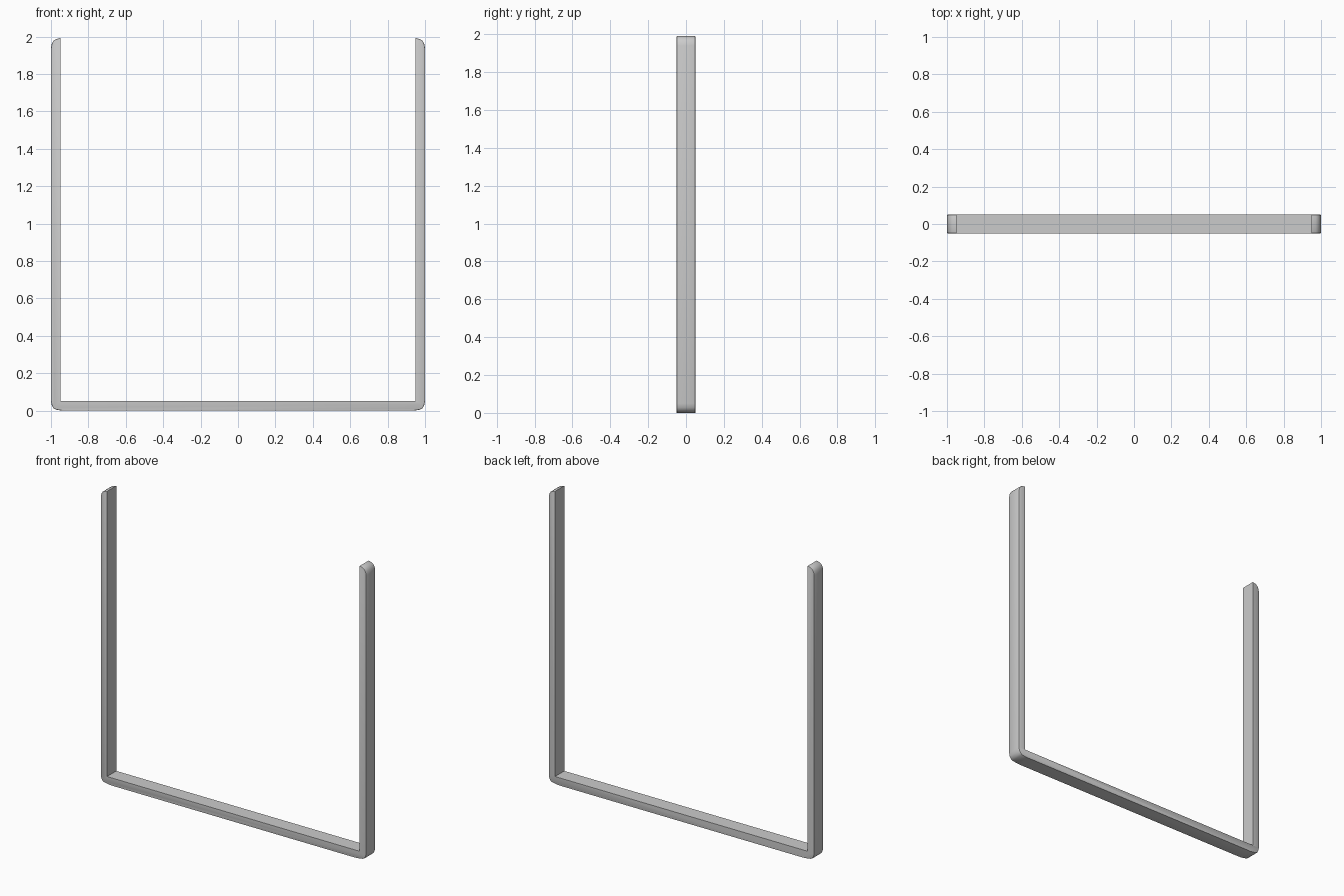
import bpy, bmesh

if "Cube" in bpy.data.objects:
    bpy.data.objects.remove(bpy.data.objects["Cube"])

HALF_DEPTH = 0.05

# Right half of the U profile (x, z): outer side from bottom to top, then inner side
outer = [(0.94, 0.0), (0.972, 0.005), (0.986, 0.013), (0.995, 0.028), (1.0, 0.05),
         (1.0, 1.94), (0.995, 1.963), (0.986, 1.978), (0.972, 1.987), (0.95, 1.992)]
inner = [(0.95, 0.052)]
mirror = lambda pts: [(-x, z) for x, z in reversed(pts)]
profile = outer + inner + mirror(inner) + mirror(outer)

# Extrude the profile through the depth
bm = bmesh.new()
face = bm.faces.new([bm.verts.new((x, -HALF_DEPTH, z)) for x, z in profile])
ext = bmesh.ops.extrude_face_region(bm, geom=[face], use_keep_orig=True)
moved = [v for v in ext["geom"] if isinstance(v, bmesh.types.BMVert)]
bmesh.ops.translate(bm, verts=moved, vec=(0, 2 * HALF_DEPTH, 0))
bmesh.ops.recalc_face_normals(bm, faces=bm.faces)

# Soften the long outer edges of the two posts and their rounded corners
def is_outer(v):
    return abs(v.co.x) > 0.951 or v.co.z > 1.9 or (v.co.z < 0.01 and abs(v.co.x) > 0.9)

edges = [e for e in bm.edges
         if all(is_outer(v) for v in e.verts)
         and abs(e.verts[0].co.y - e.verts[1].co.y) < 1e-5
         and e.verts[0].co.x * e.verts[1].co.x > 0]
bmesh.ops.bevel(bm, geom=edges, offset=0.005, segments=2, profile=0.5,
                affect='EDGES', clamp_overlap=True)

mesh = bpy.data.meshes.new("u_frame")
bm.to_mesh(mesh)
bm.free()
frame = bpy.data.objects.new("u_frame", mesh)
bpy.context.collection.objects.link(frame)

# Smooth shading with sharp edges kept
bpy.context.view_layer.objects.active = frame
frame.select_set(True)
bpy.ops.object.shade_smooth_by_angle(angle=0.52)
